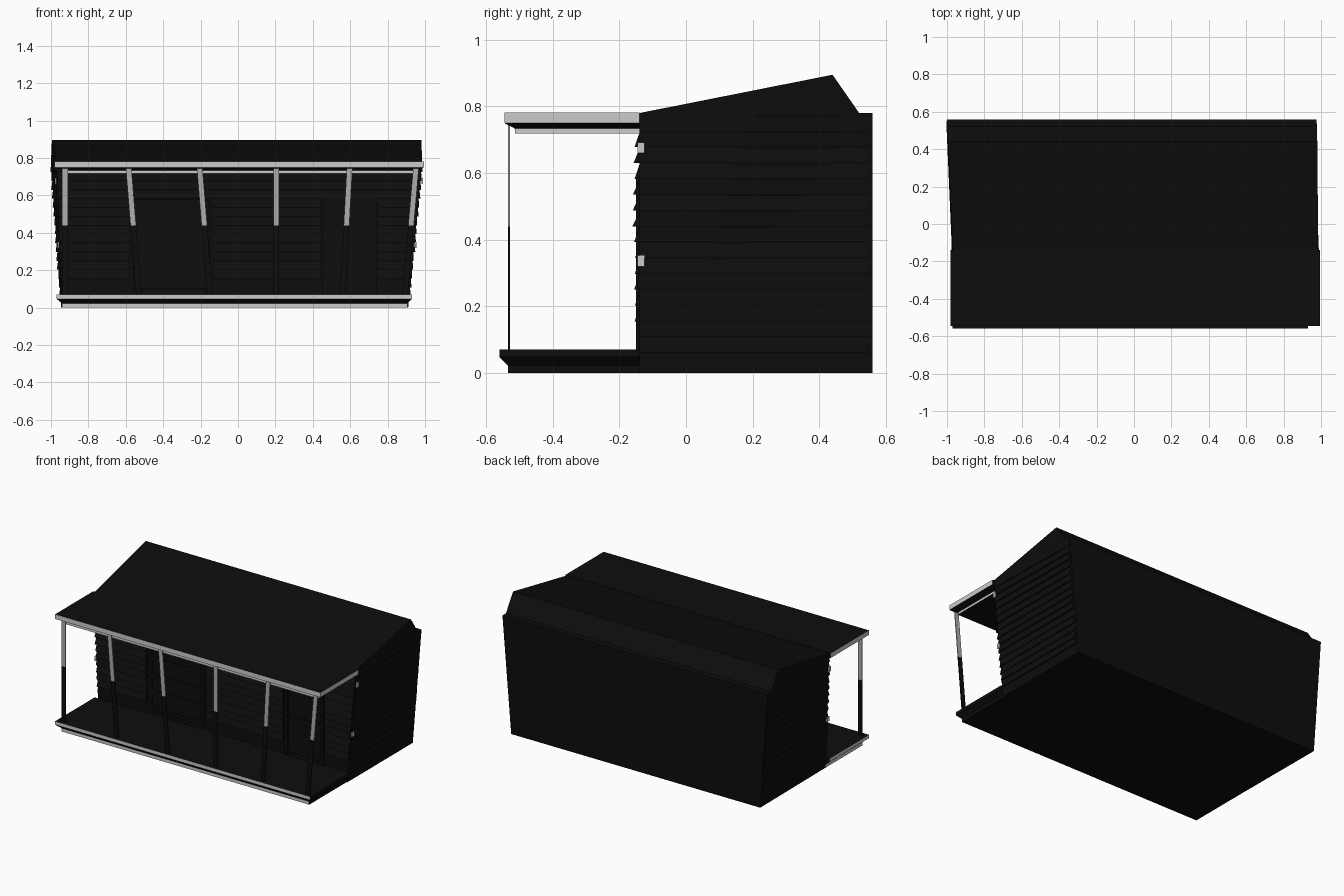
import bpy, bmesh, random
from mathutils import Vector

if "Cube" in bpy.data.objects:
    bpy.data.objects.remove(bpy.data.objects["Cube"])
random.seed(4)

def mat(name, v):
    m = bpy.data.materials.new(name)
    m.diffuse_color = (v, v, v, 1)
    m.use_nodes = True
    m.node_tree.nodes["Principled BSDF"].inputs["Base Color"].default_value = m.diffuse_color
    return m

BLACK = mat("black_timber", 0.004)
LIGHT = mat("light_grey_trim", 0.6)
MID = mat("mid_grey_post", 0.42)

def finish(name, bm, mats, rule=None):
    bmesh.ops.recalc_face_normals(bm, faces=bm.faces)
    bm.normal_update()
    if rule:
        for f in bm.faces:
            f.material_index = rule(f)
    me = bpy.data.meshes.new(name)
    bm.to_mesh(me)
    bm.free()
    for m in mats:
        me.materials.append(m)
    ob = bpy.data.objects.new(name, me)
    bpy.context.collection.objects.link(ob)
    return ob

def loft(bm, rings):
    """Join equal-sized rings of points and cap both ends."""
    vs = [[bm.verts.new(p) for p in r] for r in rings]
    n = len(vs[0])
    for a, b in zip(vs, vs[1:]):
        for i in range(n):
            j = (i + 1) % n
            bm.faces.new((a[i], a[j], b[j], b[i]))
    bm.faces.new(vs[0])
    bm.faces.new(vs[-1])

def rect(x0, x1, y0, y1, z):
    return [(x0, y0, z), (x1, y0, z), (x1, y1, z), (x0, y1, z)]

def box(bm, x0, x1, y0, y1, z0, z1):
    loft(bm, [rect(x0, x1, y0, y1, z0), rect(x0, x1, y0, y1, z1)])

# House shell: asymmetric roof profile, walls flaring outward to the top
WALL = -0.14
profile = [(WALL, 0, -.94, .91), (WALL, .78, -.968, .985), (.44, .895, -.995, .98),
           (.52, .78, -1.0, .977), (.56, .78, -1.0, .975), (.56, 0, -.945, .91)]
bm = bmesh.new()
loft(bm, [[(xl, y, z) for y, z, xl, xr in profile], [(xr, y, z) for y, z, xl, xr in profile]])
bmesh.ops.triangulate(bm, faces=bm.faces[:])
finish("house_shell", bm, [BLACK])

def left(z, back=False):
    return -.945 - .055 * z / .78 if back else -.94 - .028 * z / .78

def right(z, back=False):
    return .91 + (.065 if back else .075) * z / .78

# Porch floor and porch roof: stepped slabs with grey edges
def stepped_slab(name, levels, is_grey):
    bm = bmesh.new()
    loft(bm, [rect(x0, x1, y0, WALL, z) for x0, x1, y0, z in levels])
    finish(name, bm, [BLACK, LIGHT], lambda f: int(abs(f.normal.z) < .1 and is_grey(f.normal)))

stepped_slab("porch_floor", [(-.94, .905, -.535, 0), (-.94, .905, -.535, .022),
                             (-.97, .93, -.56, .047), (-.97, .93, -.56, .07)],
             lambda n: n.y < -.5 or n.x < -.5)
stepped_slab("porch_roof", [(-.935, .955, -.513, .718), (-.935, .955, -.513, .733),
                            (-.98, .995, -.545, .75), (-.98, .995, -.545, .782)],
             lambda n: n.y < .5)

# Leaning porch posts: grey upper part, black lower part
for i, (top, mid) in enumerate([(-.925, -.925), (-.585, -.56), (-.205, -.18),
                                (.205, .205), (.597, .58), (.952, .925)]):
    slope = (top - mid) / .31
    bm = bmesh.new()
    rings = []
    for z in (.06, .44, .752):
        x = mid + slope * (z - .44)
        rings.append(rect(x - .015, x + .015, -.534, -.528, z))
    loft(bm, rings)
    finish(f"porch_post_{i + 1}", bm, [BLACK, MID],
           lambda f: int(f.calc_center_median().z > .44))

# Lapped siding: wedge boards, bottom edge standing out from the wall
def lap(bm, a0, a1, b0, b1, out):
    """a0,b0 = bottom ends, a1,b1 = top ends, out = outward offset."""
    o = Vector(out)
    loft(bm, [[Vector(p), Vector(q), Vector(p) + o] for p, q in ((a0, a1), (b0, b1))])

rows = 12
h = .57 / rows
bm = bmesh.new()
for r in range(rows):
    z0 = .155 + r * h
    z1 = z0 + h * .9
    d = random.uniform(.012, .022)
    if z0 < .57:
        spans = [(left(z0), -.58), (-.13, .44), (.75, right(z0))]
    else:
        spans = [(left(z0), right(z0))]
    for x0, x1 in spans:
        lap(bm, (x0, WALL, z0), (x0, WALL, z1), (x1, WALL, z0), (x1, WALL, z1), (0, -d, 0))
finish("front_siding", bm, [BLACK])

for name, edge, s in (("left_siding", left, -1), ("right_siding", right, 1)):
    bm = bmesh.new()
    for r in range(15):
        z0 = .06 + r * h
        z1 = z0 + h * .95
        lap(bm, (edge(z0), WALL, z0), (edge(z1), WALL, z1),
            (edge(z0, True), .55, z0), (edge(z1, True), .55, z1),
            (s * random.uniform(.004, .01), 0, 0))
    finish(name, bm, [BLACK])

# Window and door with raised frames on the front wall
def opening(name, x0, x1, z0, z1, bars):
    bm = bmesh.new()
    w = .025
    box(bm, x0, x1, WALL - .003, WALL + .003, z0, z1)
    for xa in (x0, x1 - w):
        box(bm, xa, xa + w, WALL - .01, WALL, z0, z1)
    for k in range(bars + 1):
        z = z0 + (z1 - w - z0) * k / bars
        box(bm, x0, x1, WALL - .009, WALL, z, z + w)
    finish(name, bm, [BLACK])

opening("front_window", -.56, -.15, .1, .58, 4)
opening("front_door", .45, .74, .07, .59, 2)

# Small grey plates at the front corners of the side walls
for side, edge, s in (("left", left, -1), ("right", right, 1)):
    for k, z in enumerate((.32, .66)):
        bm = bmesh.new()
        x = edge(z + .015) + s * .009
        box(bm, x - .004, x + .004, -.146, -.125, z, z + .032)
        finish(f"{side}_corner_plate_{k + 1}", bm, [LIGHT])
